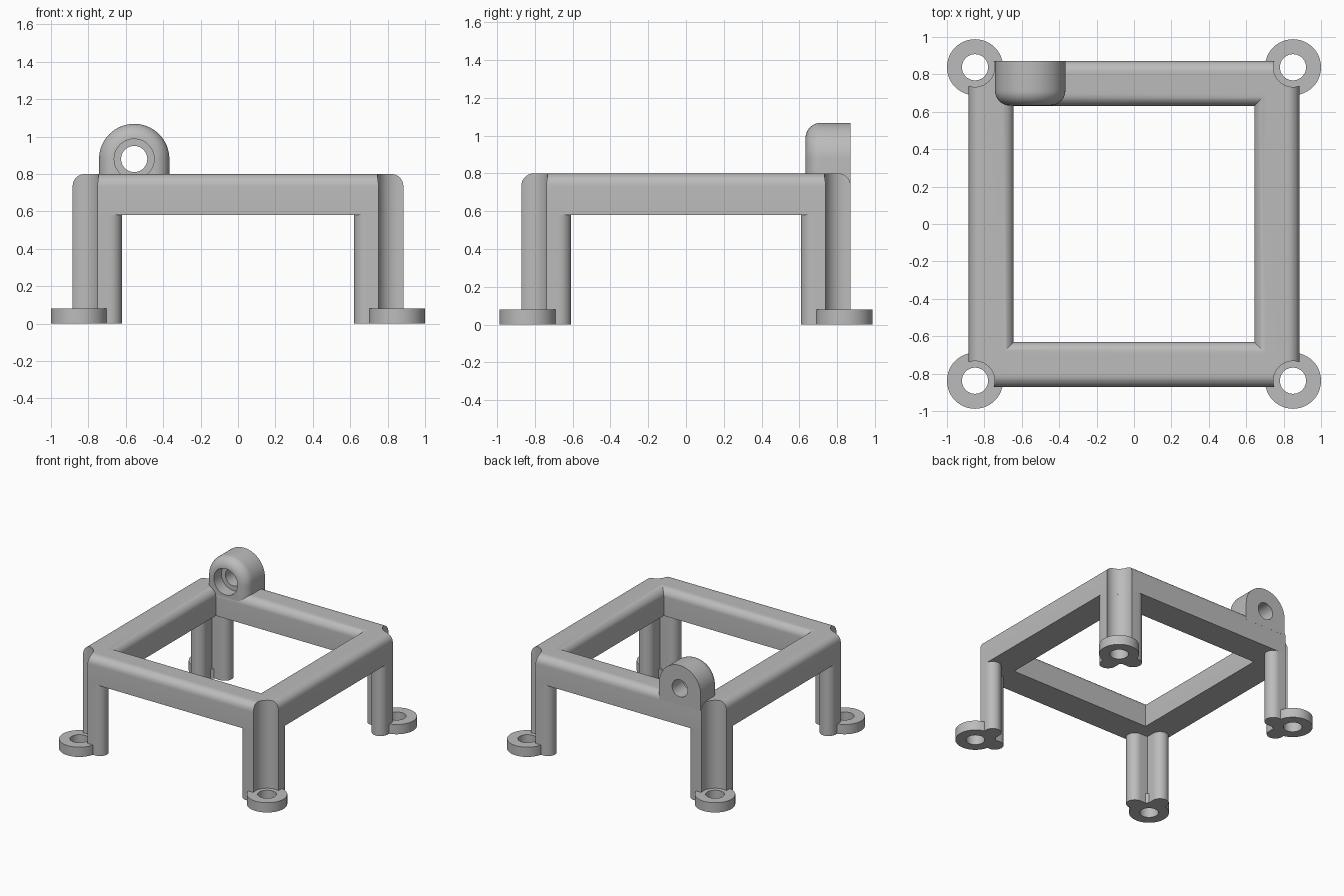
import bpy, bmesh, math
from math import sin, cos, pi, radians

if "Cube" in bpy.data.objects:
    bpy.data.objects.remove(bpy.data.objects["Cube"])

HX, HY = 0.85, 0.838        # screw hole centres
OUT, INN = 0.034, 0.207     # bar faces, measured from the hole centres
Z0, Z1, R = 0.58, 0.80, 0.065
CH = 0.105                  # radius of the screw channel

mat = bpy.data.materials.new("light grey")
mat.diffuse_color = (0.5, 0.5, 0.5, 1)
mat.use_nodes = True
mat.node_tree.nodes["Principled BSDF"].inputs["Base Color"].default_value = mat.diffuse_color


def finish(name, bm):
    bmesh.ops.recalc_face_normals(bm, faces=bm.faces[:])
    me = bpy.data.meshes.new(name)
    bm.to_mesh(me)
    bm.free()
    ob = bpy.data.objects.new(name, me)
    bpy.context.collection.objects.link(ob)
    me.materials.append(mat)
    return ob


def loft(name, loops, closed=False):
    """Skin a list of equal point loops; cap the ends or join them up."""
    bm = bmesh.new()
    vs = [[bm.verts.new(p) for p in loop] for loop in loops]
    n, m = len(vs[0]), len(vs)
    for i in range(m if closed else m - 1):
        a, b = vs[i], vs[(i + 1) % m]
        for j in range(n):
            k = (j + 1) % n
            bm.faces.new((a[j], a[k], b[k], b[j]))
    if not closed:
        bm.faces.new(vs[0])
        bm.faces.new(vs[-1])
    return finish(name, bm)


def arc(cx, cy, r, a0, a1, n=16):
    return [(cx + r * cos(radians(a0 + (a1 - a0) * i / n)),
             cy + r * sin(radians(a0 + (a1 - a0) * i / n))) for i in range(n + 1)]


def cylinder(name, x, y, z, r, lo, hi, axis="z"):
    c = arc(0, 0, r, 0, 360, 48)[:-1]
    if axis == "z":
        return loft(name, [[(x + a, y + b, h) for a, b in c] for h in (lo, hi)])
    return loft(name, [[(x + a, h, z + b) for a, b in c] for h in (lo, hi)])


def cut(ob, cutter):
    cutter.hide_render = True
    mod = ob.modifiers.new("cut", "BOOLEAN")
    mod.operation, mod.solver, mod.object = "DIFFERENCE", "EXACT", cutter
    bpy.context.view_layer.objects.active = ob
    bpy.ops.object.modifier_apply(modifier=mod.name)
    bpy.data.objects.remove(cutter)


corners = [(-1, -1), (1, -1), (1, 1), (-1, 1)]

# Square frame: bar profile with rounded top edges, mitred at the corners
profile = [(OUT, Z0)] + arc(OUT - R, Z1 - R, R, 0, 90, 10) \
    + arc(-INN + R, Z1 - R, R, 90, 180, 10) + [(-INN, Z0)]
frame = loft("frame", [[(sx * (HX + d), sy * (HY + d), z) for d, z in profile]
                       for sx, sy in corners], closed=True)
for sx, sy in corners:
    cut(frame, cylinder("channel_cutter", sx * HX, sy * HY, 0, CH, 0.3, 1.0))

# Legs: two rounded lobes around the screw channel
C = -OUT + R
end = math.degrees(math.asin(OUT / CH))
section = arc(0.165, C, R, -90, 90) + [(C + R, C + R)] \
    + arc(C, 0.165, R, 0, 180) + arc(0, 0, CH, 90 + end, -end, 24)
for i, (sx, sy) in enumerate(corners):
    loft("leg_%d" % (i + 1), [[(sx * (HX - a), sy * (HY - b), z) for a, b in section]
                              for z in (0, Z0)])
    # Foot ring with screw hole
    ring = [(0.07, 0), (0.15, 0), (0.15, 0.08), (0.07, 0.08)]
    loft("foot_ring_%d" % (i + 1),
         [[(sx * HX + r * cos(t * pi / 24), sy * HY + r * sin(t * pi / 24), z)
           for r, z in ring] for t in range(48)], closed=True)

# Lug: arch on the back bar, with a rounded front edge
LX, LZ, LR, F = -0.555, 0.88, 0.188, 0.08
front, back = HY - INN + 0.002, HY + OUT


def arch(y, inset):
    r = LR - inset
    pts = arc(LX, LZ, r, 0, 180, 40) + [(LX - r, 0.74), (LX + r, 0.74)]
    return [(x, y, z) for x, z in pts]


loops = [arch(back, 0)]
for i in range(11):
    t = i / 10 * pi / 2
    loops.append(arch(front + F * (1 - sin(t)), F * (1 - cos(t))))
lug = loft("lug", loops)

# Through hole and counterbore in the lug
cut(lug, cylinder("hole_cutter", LX, 0, LZ, 0.07, 0.5, 1.0, "y"))
for ob in (lug, frame):
    cut(ob, cylinder("counterbore_cutter", LX, 0, LZ, 0.107, 0.5, 0.73, "y"))

# Smooth shading with crisp edges
for ob in bpy.context.collection.objects:
    ob.select_set(True)
bpy.context.view_layer.objects.active = frame
bpy.ops.object.shade_smooth_by_angle(angle=radians(30))
